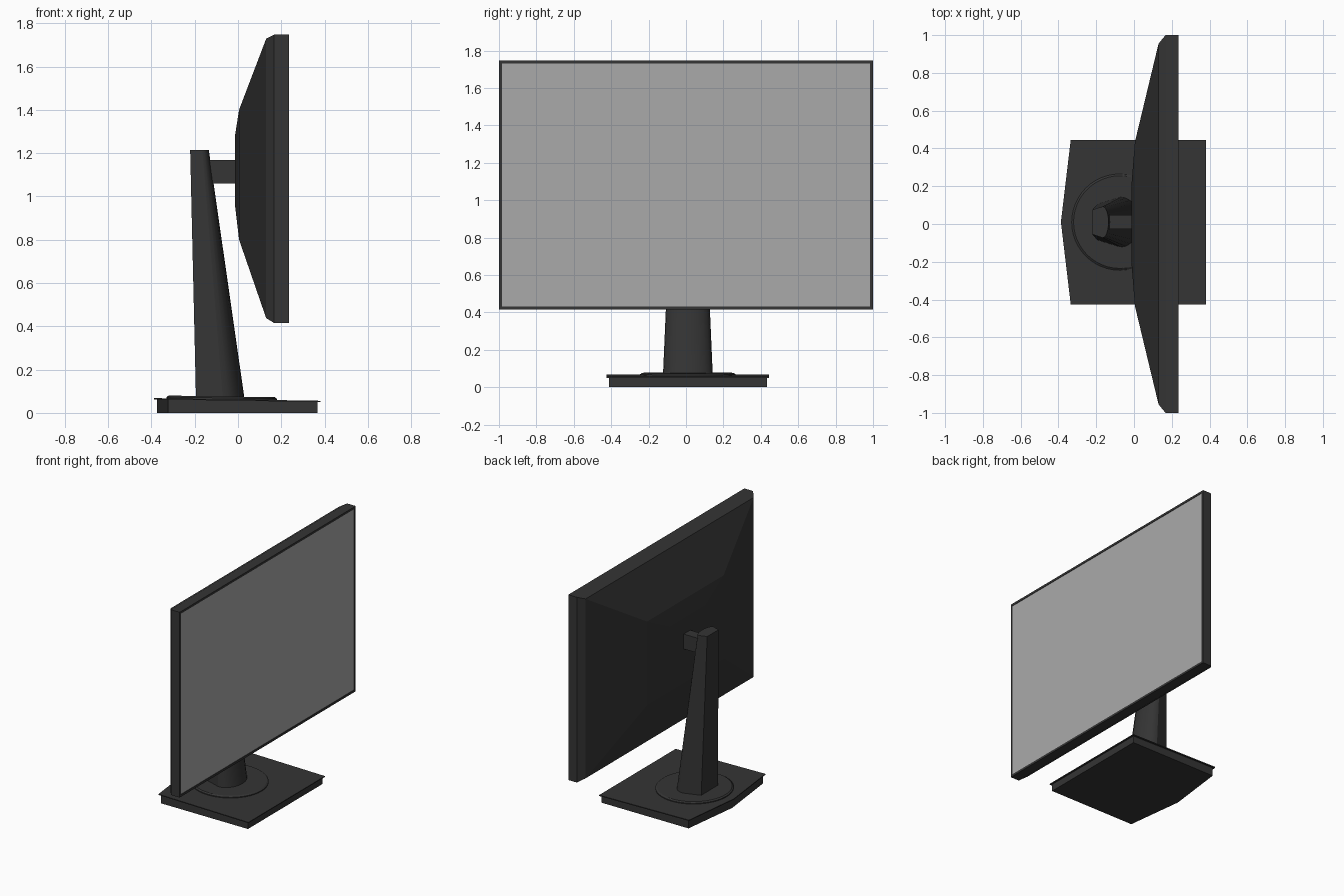
import bpy, bmesh, math

if "Cube" in bpy.data.objects:
    bpy.data.objects.remove(bpy.data.objects["Cube"])

YC = 0.01  # stand and base sit slightly off the screen's centre line


def material(name, rgb):
    m = bpy.data.materials.new(name)
    m.diffuse_color = (*rgb, 1)
    m.use_nodes = True
    m.node_tree.nodes["Principled BSDF"].inputs["Base Color"].default_value = m.diffuse_color
    return m


DARK = material("dark_plastic", (0.035, 0.035, 0.035))
GREY = material("screen_grey", (0.4, 0.4, 0.4))


def loft(name, rings, mat, smooth=None):
    """Closed solid through a list of rings with equal point counts."""
    bm = bmesh.new()
    loops = [[bm.verts.new(p) for p in r] for r in rings]
    for a, b in zip(loops, loops[1:]):
        for i in range(len(a)):
            j = (i + 1) % len(a)
            bm.faces.new((a[i], a[j], b[j], b[i]))
    bm.faces.new(loops[0])
    bm.faces.new(loops[-1])
    bmesh.ops.recalc_face_normals(bm, faces=bm.faces[:])
    me = bpy.data.meshes.new(name)
    bm.to_mesh(me)
    bm.free()
    me.materials.append(mat)
    if smooth:
        me.shade_smooth()
        me.set_sharp_from_angle(angle=math.radians(smooth))
    ob = bpy.data.objects.new(name, me)
    bpy.context.collection.objects.link(ob)
    return ob


def rect(x, hy, z0, z1, yc=0.0):
    return [(x, yc - hy, z0), (x, yc + hy, z0), (x, yc + hy, z1), (x, yc - hy, z1)]


# Monitor housing: recessed front, rim, chamfer, tapered back, shallow bulge
loft("monitor_housing", [
    rect(0.229, 0.984, 0.431, 1.731),
    rect(0.236, 0.984, 0.431, 1.731),
    rect(0.236, 1.0, 0.415, 1.747),
    rect(0.167, 1.0, 0.415, 1.747),
    rect(0.130, 0.955, 0.438, 1.728),
    rect(0.005, 0.435, 0.80, 1.40),
    rect(-0.014, 0.20, 0.96, 1.28)], DARK)

# Screen panel
loft("screen", [rect(0.228, 0.984, 0.431, 1.731),
                rect(0.233, 0.984, 0.431, 1.731)], GREY)

# Arm joining stand and housing
loft("mount_arm", [rect(-0.17, 0.037, 1.06, 1.167, YC),
                   rect(0.0, 0.037, 1.06, 1.167, YC)], DARK)


def base_top(x):
    return 0.062 - 0.016 * x  # base slopes gently down to the front


def base_outline(inset, z):
    """Five-sided footprint with a shallow point at the rear."""
    h = 0.435 - inset
    pts = [(-0.387 + inset, 0), (-0.335 + inset, -h), (0.38 - inset, -h),
           (0.38 - inset, h), (-0.335 + inset, h)]
    return [(x, y + YC, z(x)) for x, y in pts]


# Base block and its overhanging cover plate
loft("base_block", [base_outline(0.012, lambda x: 0.0),
                    base_outline(0.012, lambda x: base_top(x) - 0.004)], DARK)
loft("base_plate", [base_outline(0, lambda x: base_top(x) - 0.006),
                    base_outline(0, base_top)], DARK)


def disc_ring(r, lift, n=48):
    ring = []
    for i in range(n):
        a = 2 * math.tau * i / (2 * n)
        x = -0.075 + r * math.cos(a)
        ring.append((x, YC + r * math.sin(a), base_top(x) + lift))
    return ring


# Round turntable with a bevelled rim
loft("turntable", [disc_ring(0.255, -0.003), disc_ring(0.255, 0.006),
                   disc_ring(0.245, 0.013)], DARK, 25)


def column_ring(z, back, back_half, mid, half, front, n=12):
    """Flat back and sides, rounded front."""
    ring = [(back, YC + back_half, z), (back, YC - back_half, z)]
    for i in range(n + 1):
        a = -math.pi / 2 + math.pi * i / n
        ring.append((mid + (front - mid) * math.cos(a), YC + half * math.sin(a), z))
    return ring


# Tapered stand column
loft("stand_column", [column_ring(0.065, -0.194, 0.095, -0.07, 0.133, 0.03),
                      column_ring(1.215, -0.221, 0.065, -0.165, 0.083, -0.135)],
     DARK, 25)
